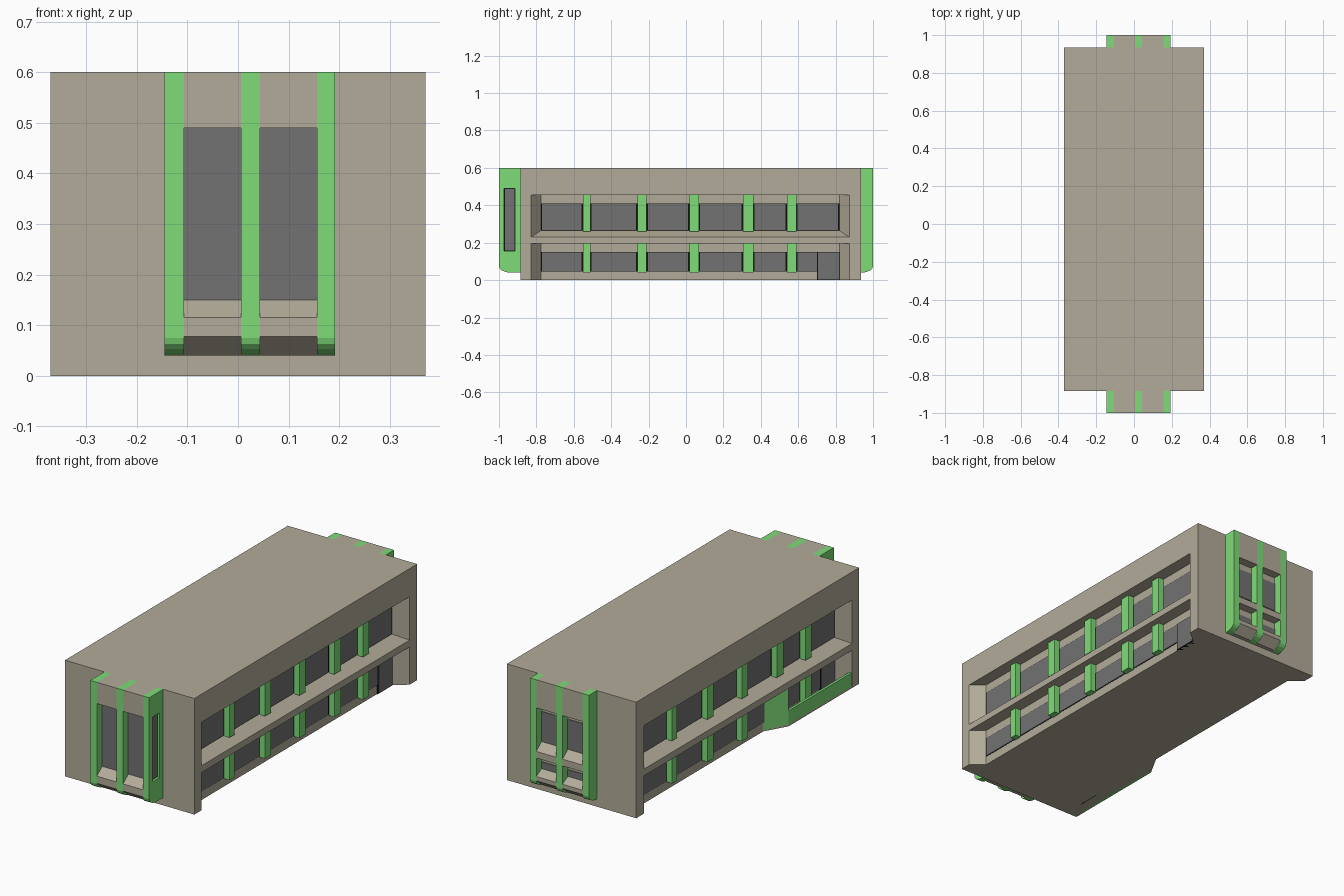
import bpy, bmesh
from mathutils import Vector

if "Cube" in bpy.data.objects:
    bpy.data.objects.remove(bpy.data.objects["Cube"])


def material(name, r, g, b):
    m = bpy.data.materials.new(name)
    m.diffuse_color = (r, g, b, 1)
    m.use_nodes = True
    m.node_tree.nodes["Principled BSDF"].inputs["Base Color"].default_value = m.diffuse_color
    return m


BEIGE = material("beige_render", 0.45, 0.41, 0.32)
GREEN = material("green_panel", 0.21, 0.72, 0.19)
GLASS = material("grey_glass", 0.17, 0.17, 0.17)
BLACK = material("black_frame", 0.005, 0.005, 0.005)


def finish(name, bm, mat):
    bmesh.ops.recalc_face_normals(bm, faces=bm.faces)
    me = bpy.data.meshes.new(name)
    bm.to_mesh(me)
    bm.free()
    ob = bpy.data.objects.new(name, me)
    me.materials.append(mat)
    bpy.context.collection.objects.link(ob)
    return ob


def prism(name, pts, axis, lo, hi, mat):
    """Extrude a 2D profile along x (profile y,z) or along z (profile x,y)."""
    bm = bmesh.new()
    f = bm.faces.new([bm.verts.new((lo, a, b) if axis == "x" else (a, b, lo)) for a, b in pts])
    ext = bmesh.ops.extrude_face_region(bm, geom=[f])["geom"]
    d = Vector((hi - lo, 0, 0) if axis == "x" else (0, 0, hi - lo))
    bmesh.ops.translate(bm, vec=d, verts=[v for v in ext if isinstance(v, bmesh.types.BMVert)])
    return finish(name, bm, mat)


def hull(name, pts, mat):
    bm = bmesh.new()
    for p in pts:
        bm.verts.new(p)
    bmesh.ops.convex_hull(bm, input=bm.verts[:])
    return finish(name, bm, mat)


def box(name, x, y, z, mat):
    x, y = sorted(x), sorted(y)
    return prism(name, [(x[0], y[0]), (x[1], y[0]), (x[1], y[1]), (x[0], y[1])], "z", *z, mat)


def cut(target, cutter):
    mod = target.modifiers.new("cut", "BOOLEAN")
    mod.operation, mod.solver, mod.object = "DIFFERENCE", "EXACT", cutter
    bpy.context.view_layer.objects.active = target
    bpy.ops.object.modifier_apply(modifier=mod.name)
    bpy.data.objects.remove(cutter)


# main block
body = box("main_block", (-0.37, 0.37), (-0.885, 0.935), (0, 0.6), BEIGE)

XI, XO = 0.305, 0.37              # recessed wall and outer facade
Y0, Y1 = -0.775, 0.82             # glazed length
FINS = [(-0.55, -0.51), (-0.26, -0.21), (0.02, 0.07), (0.305, 0.36), (0.54, 0.59)]


def recess(zin, zout, ztop, T):
    # end walls and sill splay outward, soffit stays level
    k = 1.3
    x = XI + (XO - XI) * k
    e, s = 0.053 * k, (zout - zin) * k
    pts = [(XI, Y0, zin), (XI, Y1, zin), (XI, Y0, ztop), (XI, Y1, ztop)]
    pts += [(x, Y0 - e, zin + s), (x, Y1 + e, zin + s), (x, Y0 - e, ztop), (x, Y1 + e, ztop)]
    return hull("recess_cutter", [T(p) for p in pts], BEIGE)


for side in ("right", "left"):
    # the left facade is the right one turned half round
    s = 1 if side == "right" else -1
    ty = lambda y: y if s == 1 else 0.045 - y
    T = lambda p: (s * p[0], ty(p[1]), p[2])

    def part(name, x, y, z, mat):
        return box(side + "_" + name, (s * x[0], s * x[1]), (ty(y[0]), ty(y[1])), z, mat)

    cut(body, recess(0.265, 0.23, 0.455, T))
    cut(body, recess(-0.05, -0.05, 0.195, T))

    edges = [Y0] + [v for f in FINS for v in f] + [Y1]
    for floor, z0, z1, ztop in (("upper", 0.265, 0.41, 0.455), ("lower", 0.045, 0.15, 0.195)):
        part(floor + "_window_frame", (XI - 0.02, XI + 0.001), (Y0, Y1), (z0, z1), BLACK)
        for i in range(0, len(edges), 2):
            a, b = edges[i], edges[i + 1]
            part(floor + "_window", (XI - 0.01, XI + 0.003), (a + 0.006, b - 0.008),
                 (z0 + 0.003, z1 - 0.003), GLASS)
        for a, b in FINS:
            part(floor + "_fin", (XI - 0.01, 0.337), (a, b), (z0 - 0.004, ztop), GREEN)
    # ground floor door
    part("door_frame", (XI - 0.02, XI + 0.004), (0.70, Y1), (0, 0.15), BLACK)
    part("door", (XI - 0.01, XI + 0.006), (0.706, Y1 - 0.003), (0.002, 0.148), GLASS)

# terrace on the left side: floor, parapet and angled end wall
prism("terrace_floor", [(-0.30, -0.185), (-0.37, -0.31), (-0.37, -0.83), (-0.30, -0.775)],
      "z", 0, 0.01, BEIGE)
box("terrace_parapet", (-0.37, -0.357), (-0.825, -0.31), (0, 0.08), GREEN)
prism("terrace_end_wall", [(-0.30, -0.185), (-0.37, -0.31), (-0.357, -0.315), (-0.30, -0.205)],
      "z", 0, 0.195, GREEN)

# projecting end bays
BAY_FINS = [(-0.145, -0.107), (0.006, 0.043), (0.156, 0.192)]


def bay(name, s, wall, gy, openings):
    tip = s * 1.0
    # fins with rounded lower outer corner
    prof = [(wall, 0.6), (tip, 0.6), (tip, 0.075), (tip - s * 0.004, 0.063),
            (tip - s * 0.014, 0.053), (tip - s * 0.033, 0.044), (tip - s * 0.055, 0.04), (wall, 0.04)]
    fins = [prism(name + "_fin", prof, "x", a, b, GREEN) for a, b in BAY_FINS]
    # infill profile with a window recess and sloped sill for each opening
    inf = [(wall, 0.6), (tip, 0.6)]
    for ztop, zin, zout in openings:
        inf += [(tip, ztop), (gy, ztop), (gy, zin), (tip, zout)]
    inf += [(tip, 0.078), (tip - s * 0.045, 0.04), (wall, 0.04)]
    for (_, a), (b, _) in zip(BAY_FINS, BAY_FINS[1:]):
        prism(name + "_infill", inf, "x", a, b, BEIGE)
        for ztop, zin, zout in openings:
            top = ztop if s < 0 else ztop - 0.035
            box(name + "_window", (a, b), (gy - s * 0.005, gy + s * 0.003), (zin, top), GLASS)
    return fins


front_fins = bay("front_bay", -1, -0.885, -0.955, [(0.49, 0.15, 0.115)])
bay("back_bay", 1, 0.935, 0.955, [(0.455, 0.265, 0.23), (0.195, 0.125, 0.1)])

# side window of the front bay
cut(front_fins[2], box("side_window_cutter", (0.178, 0.25), (-0.972, -0.915), (0.155, 0.49), BEIGE))
box("bay_side_window_frame", (0.17, 0.179), (-0.972, -0.915), (0.155, 0.49), BLACK)
box("bay_side_window", (0.17, 0.18), (-0.969, -0.918), (0.158, 0.487), GLASS)
